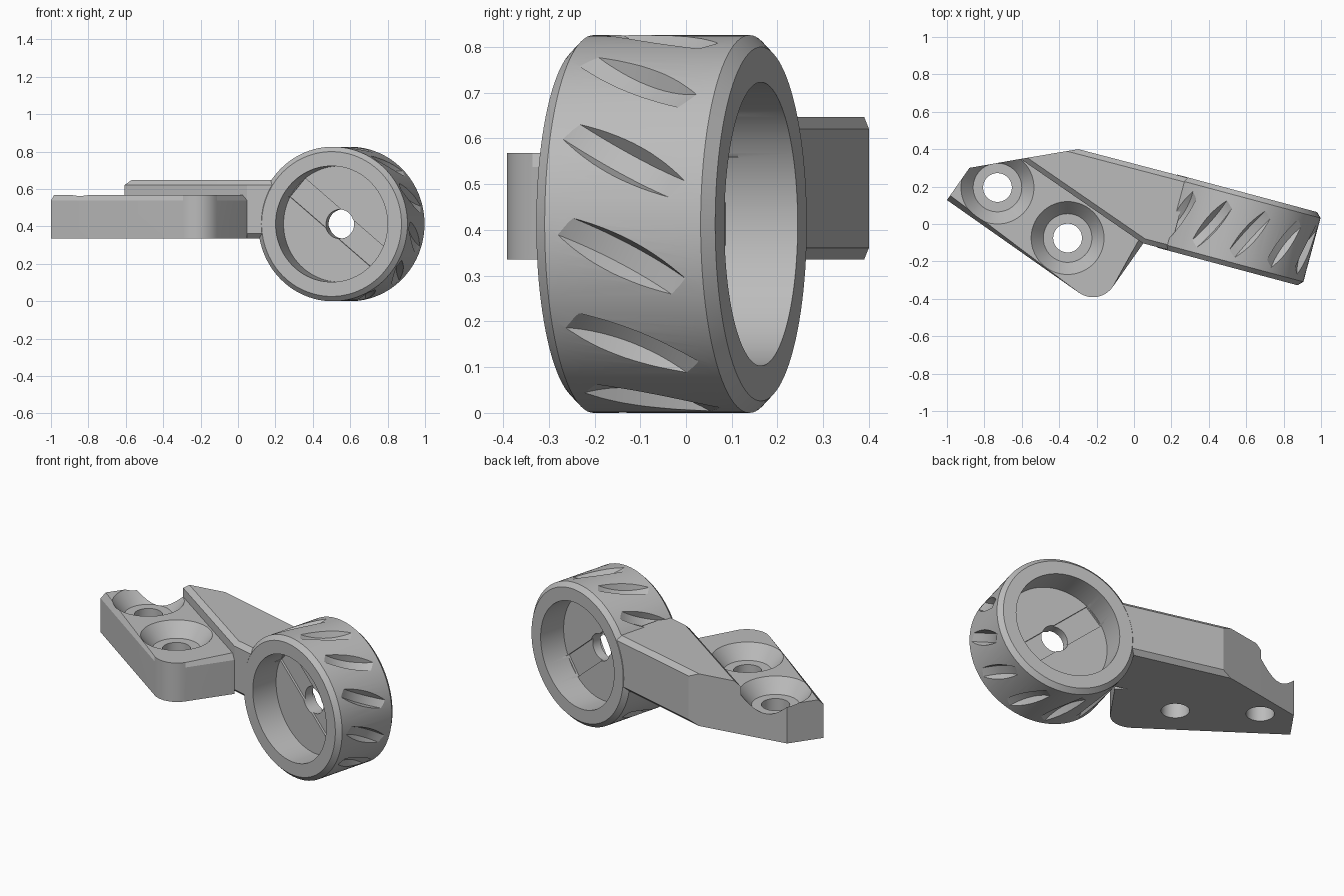
import bpy, bmesh, math
from mathutils import Matrix, Vector

cube = bpy.data.objects.get("Cube")
if cube:
    bpy.data.objects.remove(cube, do_unlink=True)

grey = bpy.data.materials.new("plain_grey")
grey.use_nodes = True
grey.diffuse_color = (0.5, 0.5, 0.5, 1)
grey.node_tree.nodes["Principled BSDF"].inputs["Base Color"].default_value = grey.diffuse_color


def finish(name, bm):
    """Turn a bmesh into a named grey object."""
    bmesh.ops.recalc_face_normals(bm, faces=bm.faces[:])
    mesh = bpy.data.meshes.new(name)
    bm.to_mesh(mesh)
    bm.free()
    mesh.materials.append(grey)
    obj = bpy.data.objects.new(name, mesh)
    bpy.context.collection.objects.link(obj)
    return obj


def lathe(bm, profile, matrix=Matrix(), steps=96):
    """Revolve a closed (radius, height) profile about local Y."""
    rings = []
    for i in range(steps):
        a = math.tau * i / steps
        rings.append([bm.verts.new(matrix @ Vector((r * math.cos(a), h, r * math.sin(a))))
                      for r, h in profile])
    n = len(profile)
    for i, ring in enumerate(rings):
        nxt = rings[(i + 1) % steps]
        for j in range(n):
            k = (j + 1) % n
            bm.faces.new((ring[j], ring[k], nxt[k], nxt[j]))


def prism(name, outline, z0, z1, top_edges, bottom_edges, chamfer):
    """Extrude an outline and chamfer the listed rim edges."""
    bm = bmesh.new()
    low = [bm.verts.new((p[0], p[1], z0)) for p in outline]
    high = [bm.verts.new((p[0], p[1], z1)) for p in outline]
    n = len(outline)
    bm.faces.new(low[::-1])
    bm.faces.new(high)
    for i in range(n):
        j = (i + 1) % n
        bm.faces.new((low[i], low[j], high[j], high[i]))
    edges = [bm.edges.get((rim[i], rim[(i + 1) % n]))
             for rim, picks in ((high, top_edges), (low, bottom_edges)) for i in picks]
    bmesh.ops.bevel(bm, geom=edges, offset=chamfer, segments=1, profile=0.5, affect='EDGES')
    return finish(name, bm)


def cut(target, cutter):
    """Subtract a cutter, then discard it."""
    cutter.hide_render = True
    mod = target.modifiers.new("cut", 'BOOLEAN')
    mod.operation = 'DIFFERENCE'
    mod.solver = 'EXACT'
    mod.object = cutter
    bpy.context.view_layer.objects.active = target
    bpy.ops.object.modifier_apply(modifier=mod.name)
    bpy.data.objects.remove(cutter, do_unlink=True)


def smooth(obj):
    bpy.ops.object.select_all(action='DESELECT')
    obj.select_set(True)
    bpy.context.view_layer.objects.active = obj
    bpy.ops.object.shade_smooth_by_angle(angle=math.radians(20))


# Directions of the ring and of the mounting plate
RING_TILT = math.radians(-15)
PLATE_TILT = math.radians(-35)


def on_axes(angle, along, across):
    p = Matrix.Rotation(angle, 2) @ Vector((along, across))
    return p.x, p.y


# Ring with a thin perforated web inside
OUTER, INNER, FRONT, BACK, CHAMFER = 0.413, 0.31, -0.09, 0.315, 0.026
WEB_FRONT, WEB_BACK, BORE = 0.075, 0.152, 0.078
bm = bmesh.new()
lathe(bm, [(OUTER - CHAMFER, FRONT), (OUTER, FRONT + CHAMFER), (OUTER, BACK - CHAMFER),
           (OUTER - CHAMFER, BACK), (INNER, BACK), (INNER, WEB_BACK), (BORE, WEB_BACK),
           (BORE, WEB_FRONT), (INNER, WEB_FRONT), (INNER, FRONT)])
ring = finish("ring", bm)

# Slanted grip flutes around the ring
bm = bmesh.new()
SWEEP, DEPTH, SLANT = 0.36, 0.035, math.radians(28)
for k in range(-5, 5):
    a = math.radians(20 + 30 * k)
    radial = Vector((math.cos(a), 0, math.sin(a)))
    tangent = Vector((-math.sin(a), 0, math.cos(a)))
    along = Vector((0, math.cos(SLANT), 0)) - tangent * math.sin(SLANT)
    axis = radial.cross(along)
    m = Matrix((along, axis, radial)).transposed().to_4x4()
    m.translation = radial * (OUTER - DEPTH + SWEEP) + Vector((0, (FRONT + BACK) / 2 - 0.005, 0))
    lathe(bm, [(SWEEP, -0.024), (SWEEP, 0.024), (SWEEP - 0.1, 0.08), (SWEEP - 0.1, -0.08)], m)
cut(ring, finish("flute_cutter", bm))

# Diagonal channel on both sides of the web
bm = bmesh.new()
for y in (WEB_FRONT - 0.013, WEB_BACK + 0.013):
    m = (Matrix.Rotation(math.radians(40), 4, 'Y') @ Matrix.Translation((0, y, 0))
         @ Matrix.Diagonal((0.61, 0.05, 0.13, 1)))
    bmesh.ops.create_cube(bm, size=1, matrix=m)
cut(ring, finish("channel_cutter", bm))
ring.rotation_euler.z = RING_TILT
ring.location = (*on_axes(RING_TILT, 0.542, 0), OUTER)
smooth(ring)

# Arm joining the plate to the ring
BASE = 0.335
step_left = (-0.607, 0.348)
step_right = on_axes(PLATE_TILT, 0.10, -0.057)
arm = prism("arm", [step_left, step_right, on_axes(RING_TILT, 0.222, -0.086),
                    on_axes(RING_TILT, 0.222, 0.313), (-0.297, 0.40)],
            BASE, 0.647, (0, 1, 3), (1, 3), 0.026)
smooth(arm)

# Mounting plate with one rounded corner
ROUND, STEPS = 0.13, 10
corner = [on_axes(PLATE_TILT, 0.10 - ROUND + ROUND * math.sin(t), -0.47 + ROUND - ROUND * math.cos(t))
          for t in (math.pi / 2 * i / STEPS for i in range(STEPS + 1))]
outline = [(-1.0, 0.128)] + corner + [step_right, step_left, (-0.88, 0.30)]
plate = prism("mounting_plate", outline, BASE, 0.568, range(STEPS + 2), (), 0.03)

# Two countersunk screw holes
for x, y in ((-0.73, 0.195), (-0.355, -0.075)):
    for low, high, r_low, r_high in ((0.2, 0.8, 0.077, 0.077), (0.488, 0.648, 0.13, 0.26)):
        bm = bmesh.new()
        bmesh.ops.create_cone(bm, cap_ends=True, segments=64, radius1=r_low, radius2=r_high,
                              depth=high - low, matrix=Matrix.Translation((x, y, (low + high) / 2)))
        cut(plate, finish("hole_cutter", bm))
smooth(plate)
